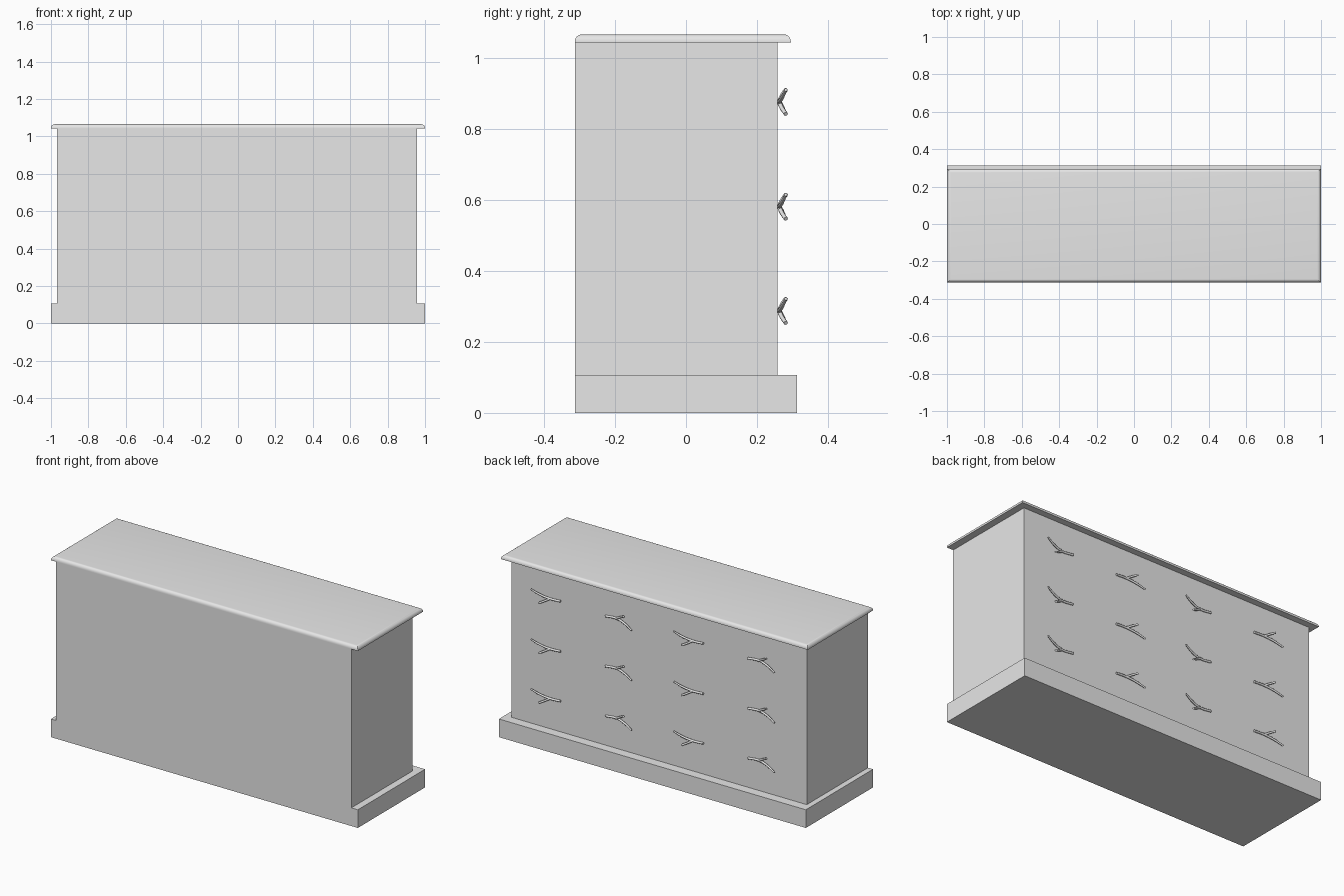
import bpy
import bmesh
from mathutils import Vector

cube = bpy.data.objects.get("Cube")
if cube:
    bpy.data.objects.remove(cube, do_unlink=True)

# One plain grey for the whole piece
grey = bpy.data.materials.new("light_grey")
grey.use_nodes = True
grey.diffuse_color = (0.8, 0.8, 0.8, 1)
grey.node_tree.nodes["Principled BSDF"].inputs["Base Color"].default_value = (0.8, 0.8, 0.8, 1)


def box(name, low, high, round_top=0):
    """Box between two corners, with optional rounded upper rim."""
    low, high = Vector(low), Vector(high)
    bm = bmesh.new()
    bmesh.ops.create_cube(bm, size=1)
    bmesh.ops.scale(bm, vec=high - low, verts=bm.verts)
    bmesh.ops.translate(bm, vec=(low + high) / 2, verts=bm.verts)
    if round_top:
        rim = [e for e in bm.edges if all(v.co.z > high.z - 1e-4 for v in e.verts)]
        bmesh.ops.bevel(bm, geom=rim, offset=round_top, segments=6,
                        profile=0.5, affect='EDGES')
    mesh = bpy.data.meshes.new(name)
    bm.to_mesh(mesh)
    bm.free()
    mesh.materials.append(grey)
    obj = bpy.data.objects.new(name, mesh)
    bpy.context.collection.objects.link(obj)
    return obj


def handle(name, x, z, turn):
    """Twig-shaped pull: a bent stick with a forked side branch."""
    stick = [(-0.07, 0.264, 0.004, 1), (0, 0.262, 0, 1),
             (0.06, 0.27, 0.012, 0.9), (0.112, 0.281, 0.034, 0.7)]
    branch = [(0, 0.262, 0, 1), (0.03, 0.27, -0.018, 0.9), (0.06, 0.281, -0.034, 0.9)]
    curve = bpy.data.curves.new(name, 'CURVE')
    curve.dimensions = '3D'
    curve.bevel_depth = 0.0065
    curve.bevel_resolution = 2
    curve.use_fill_caps = True
    curve.resolution_u = 4
    for path in (stick, branch):
        spline = curve.splines.new('BEZIER')
        spline.bezier_points.add(len(path) - 1)
        for point, (a, y, c, r) in zip(spline.bezier_points, path):
            point.co = (x + turn * a, y, z + turn * c)
            point.radius = r
            point.handle_left_type = point.handle_right_type = 'AUTO'
    curve.materials.append(grey)
    obj = bpy.data.objects.new(name, curve)
    bpy.context.collection.objects.link(obj)
    return obj


# Plinth, carcass and moulded top
box("plinth", (-1, -0.313, 0), (1, 0.313, 0.107))
box("carcass", (-0.967, -0.313, 0.1), (0.958, 0.257, 1.042))
top = box("top_board", (-1, -0.313, 1.042), (1, 0.295, 1.065), 0.02)
bpy.context.view_layer.objects.active = top
top.select_set(True)
bpy.ops.object.shade_smooth_by_angle()

# Fine seam between the middle drawers
box("drawer_seam", (-0.001, 0.25, 0.46), (0.001, 0.258, 0.715))

# Three rows of four pulls, every second one turned upside down
for row, z in enumerate((0.287, 0.58, 0.875)):
    for col, x in enumerate((0.703, 0.27, -0.227, -0.66)):
        handle(f"handle_{row}_{col}", x, z, 1 if col % 2 == 0 else -1)
